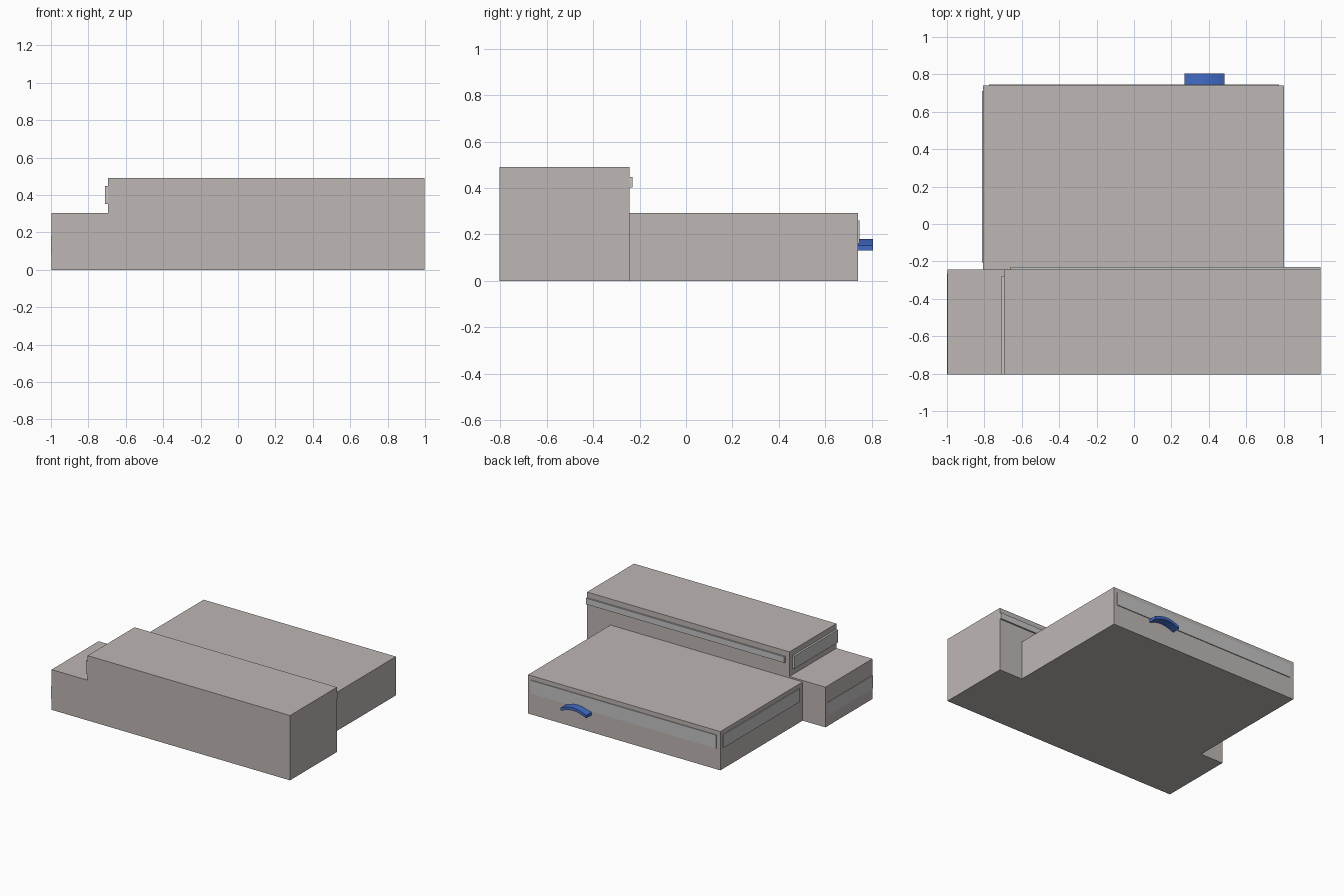
import bpy, bmesh, math
from mathutils import Vector

if "Cube" in bpy.data.objects:
    bpy.data.objects.remove(bpy.data.objects["Cube"])


def material(name, color):
    m = bpy.data.materials.new(name)
    m.diffuse_color = (*color, 1)
    m.use_nodes = True
    m.node_tree.nodes["Principled BSDF"].inputs["Base Color"].default_value = m.diffuse_color
    return m


WALL = material("warm_grey_wall", (0.515, 0.475, 0.455))
BAND = material("neutral_grey_window", (0.56, 0.56, 0.56))
BLUE = material("blue_awning", (0.055, 0.15, 0.57))


def extrude_profile(name, pts, y0, y1, mat):
    """Closed x-z outline swept along y."""
    bm = bmesh.new()
    face = bm.faces.new([bm.verts.new((x, y0, z)) for x, z in pts])
    ext = bmesh.ops.extrude_face_region(bm, geom=[face])["geom"]
    verts = [g for g in ext if isinstance(g, bmesh.types.BMVert)]
    bmesh.ops.translate(bm, vec=Vector((0, y1 - y0, 0)), verts=verts)
    bmesh.ops.recalc_face_normals(bm, faces=bm.faces)
    me = bpy.data.meshes.new(name)
    bm.to_mesh(me)
    bm.free()
    me.materials.append(mat)
    ob = bpy.data.objects.new(name, me)
    bpy.context.collection.objects.link(ob)
    return ob


def box(name, x, y, z, mat):
    pts = [(x[0], z[0]), (x[1], z[0]), (x[1], z[1]), (x[0], z[1])]
    return extrude_profile(name, pts, y[0], y[1], mat)


# Stepped front wing and the low rear hall
extrude_profile("front_wing",
                [(-0.996, 0), (0.998, 0), (0.998, 0.49), (-0.695, 0.49),
                 (-0.695, 0.304), (-0.996, 0.304)], -0.804, -0.243, WALL)
box("rear_hall", (-0.806, 0.802), (-0.243, 0.741), (0, 0.293), WALL)

# Raised window bands
box("upper_back_window", (-0.66, 0.998), (-0.245, -0.231), (0.402, 0.448), BAND)
box("upper_left_window", (-0.71, -0.69), (-0.804, -0.28), (0.352, 0.448), BAND)
box("lower_left_window", (-1.0, -0.99), (-0.804, -0.265), (0.08, 0.18), BAND)
box("hall_back_window", (-0.775, 0.775), (0.735, 0.747), (0.16, 0.26), BAND)
box("hall_left_window", (-0.812, -0.80), (-0.205, 0.712), (0.16, 0.26), BAND)

# Curved awning over the rear entrance
N = 6
arc = [(0.378 + 0.107 * (2 * i / N - 1),
        0.13 + 0.028 * math.sin(math.pi * i / N)) for i in range(N + 1)]
outline = arc + [(x, z + 0.022) for x, z in reversed(arc)]
extrude_profile("entrance_awning", outline, 0.741, 0.805, BLUE)
